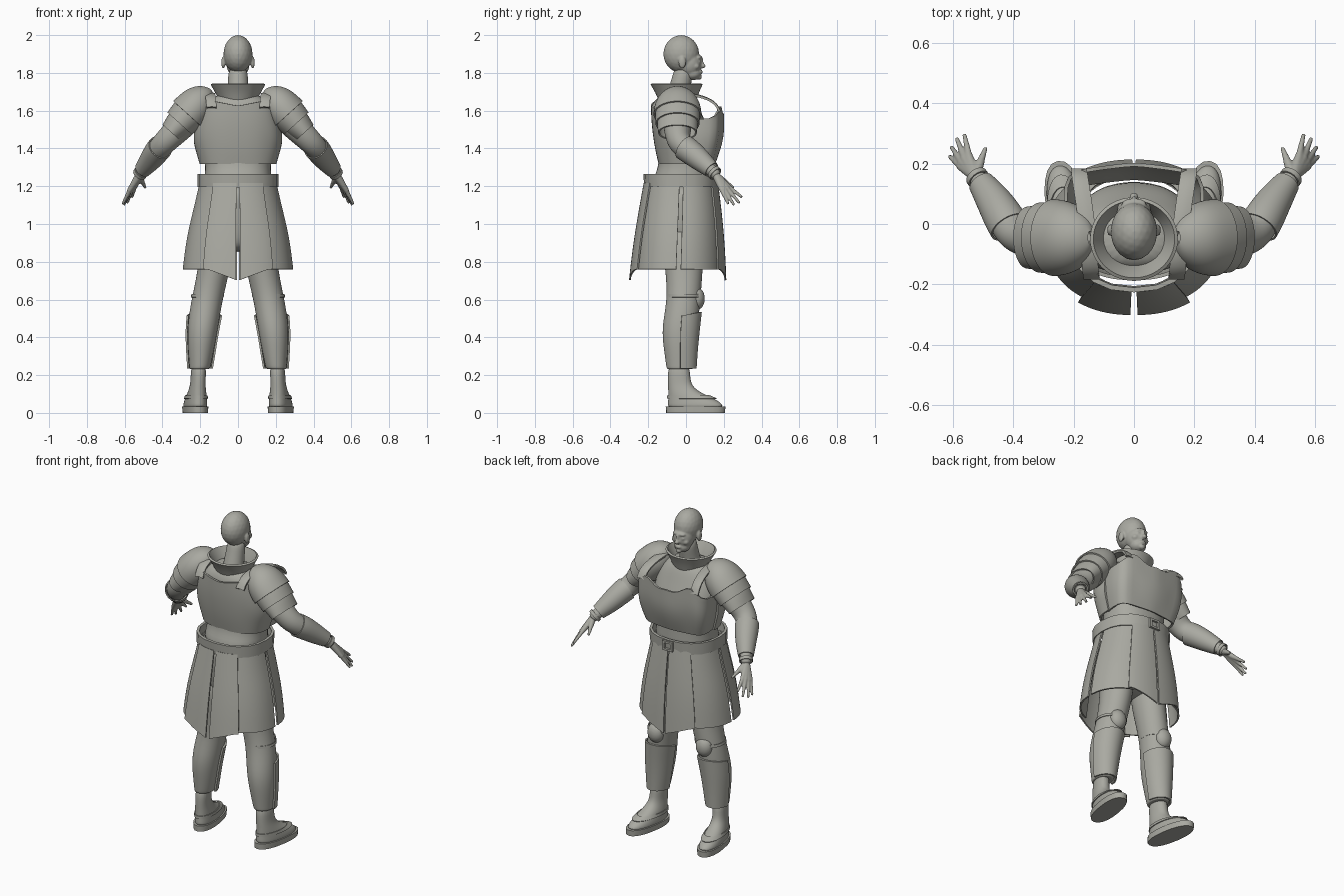
import bpy, bmesh
from math import sin, cos, pi, radians
from mathutils import Vector, Matrix

cube = bpy.data.objects.get("Cube")
if cube:
    bpy.data.objects.remove(cube)

grey = bpy.data.materials.new("stone_grey")
grey.use_nodes = True
COLOUR = (0.40, 0.40, 0.36, 1)
grey.diffuse_color = COLOUR
grey.node_tree.nodes["Principled BSDF"].inputs["Base Color"].default_value = COLOUR


def finish(name, bm, mods=(), mirror=False):
    """Make an object, apply its modifiers and shade it smooth with sharp edges."""
    bmesh.ops.recalc_face_normals(bm, faces=bm.faces)
    mesh = bpy.data.meshes.new(name)
    bm.to_mesh(mesh)
    bm.free()
    mesh.materials.append(grey)
    ob = bpy.data.objects.new(name, mesh)
    bpy.context.collection.objects.link(ob)
    for kind, props in mods:
        m = ob.modifiers.new(kind.lower(), kind)
        for key, value in props.items():
            setattr(m, key, value)
    if mirror:
        m = ob.modifiers.new("mirror", 'MIRROR')
        m.use_mirror_merge = False
    bpy.ops.object.select_all(action='DESELECT')
    ob.select_set(True)
    bpy.context.view_layer.objects.active = ob
    bpy.ops.object.convert(target='MESH')
    bpy.ops.object.shade_smooth_by_angle(angle=radians(40))
    return ob


def skin(name, rings, closed=True, caps=True, sub=2, thick=0, mirror=False, turn=None):
    """Bridge a list of equal point rings into a surface."""
    bm = bmesh.new()
    vs = [[bm.verts.new(p) for p in ring] for ring in rings]
    n = len(vs[0])
    for a, b in zip(vs, vs[1:]):
        for i in range(n if closed else n - 1):
            j = (i + 1) % n
            bm.faces.new((a[i], a[j], b[j], b[i]))
    if closed and caps:
        bm.faces.new(vs[0])
        bm.faces.new(vs[-1])
    if turn:
        bmesh.ops.transform(bm, matrix=turn, verts=bm.verts)
    mods = []
    if sub:
        mods.append(('SUBSURF', dict(levels=sub, boundary_smooth='PRESERVE_CORNERS')))
    if thick:
        mods.append(('SOLIDIFY', dict(thickness=thick, offset=0)))
    return finish(name, bm, mods, mirror)


def power(v, n):
    return (1 if v >= 0 else -1) * abs(v) ** (2 / n)


def oval(z, cx, cy, rx, ry, a0=0, a1=360, seg=20, n=2):
    """Points of a horizontal oval or arc; zero degrees is +x."""
    count = seg if a1 - a0 == 360 else seg + 1
    angles = [radians(a0 + (a1 - a0) * i / seg) for i in range(count)]
    return [Vector((cx + rx * power(cos(a), n), cy + ry * power(sin(a), n), z)) for a in angles]


def loft(name, rows, n=2, **kw):
    return skin(name, [oval(*r, n=n) for r in rows], **kw)


def tube(name, pts, squash=1, **kw):
    """Round limb through points (x, y, z, radius)."""
    rings = []
    for i, p in enumerate(pts):
        d = Vector(pts[min(i + 1, len(pts) - 1)][:3]) - Vector(pts[max(i - 1, 0)][:3])
        side = d.cross(Vector((0, 1, 0.3))).normalized()
        up = d.normalized().cross(side)
        ring = [2 * pi * k / 16 for k in range(16)]
        rings.append([Vector(p[:3]) + p[3] * (side * cos(a) + up * squash * sin(a)) for a in ring])
    return skin(name, rings, **kw)


def blob(name, balls, voxel, mirror=False):
    """Fuse ellipsoids (centre, radii) into one smooth form."""
    bm = bmesh.new()
    for c, r in balls:
        m = Matrix.Translation(c) @ Matrix.Diagonal((*r, 1))
        bmesh.ops.create_icosphere(bm, subdivisions=3, radius=1, matrix=m)
    return finish(name, bm, [('REMESH', dict(mode='VOXEL', voxel_size=voxel)),
                             ('SMOOTH', dict(factor=0.5, iterations=4))], mirror)


# Head and neck
balls = [((0, -.025, 1.9), (.077, .095, .1)), ((0, .02, 1.85), (.062, .063, .075)),
         ((0, .035, 1.797), (.046, .046, .036)), ((0, .087, 1.837), (.015, .018, .013)),
         ((0, .079, 1.858), (.009, .014, .03)), ((0, .067, 1.882), (.042, .018, .012)),
         ((0, .075, 1.805), (.022, .014, .012)), ((0, .07, 1.778), (.018, .015, .014))]
for s in (-1, 1):
    balls += [((s * .078, -.02, 1.855), (.011, .02, .032)), ((s * .026, .066, 1.859), (.014, .013, .009)),
              ((s * .036, .052, 1.835), (.02, .02, .018))]
blob("head", balls, .005)
tube("neck", [(0, -.05, 1.62, .07), (0, -.04, 1.7, .057), (0, -.02, 1.77, .054), (0, -.01, 1.83, .05)])

# Flared collar
loft("collar", [(1.655, 0, -.045, .095, .095), (1.70, 0, -.047, .118, .112),
                (1.742, 0, -.05, .142, .135)], caps=False, thick=.012)

# Torso under the armour
loft("torso", [(1.18, 0, -.025, .19, .17), (1.27, 0, -.01, .175, .15), (1.34, 0, 0, .175, .14),
               (1.46, 0, -.01, .205, .15), (1.57, 0, -.04, .205, .13), (1.65, 0, -.05, .17, .11),
               (1.70, 0, -.045, .08, .07)], n=2.3)

# Breastplate: two planes meeting at a central ridge, boxed sides, scooped neckline
plan = [(-.215, -.01, 1.555), (-.23, .08, 1.555), (-.222, .165, 1.56), (-.155, .178, 1.645), (-.10, .186, 1.60),
        (-.05, .192, 1.575), (0, .198, 1.59)]
plan += [(-x, y, z) for x, y, z in reversed(plan[:-1])]
rings = []
for k in range(7):
    t = k / 6
    swell = .86 + .14 * sin(min(t * 1.35, 1) * pi / 2)
    rings.append([Vector((x * swell, y * (.77 + .23 * sin(min(t * 1.4, 1) * pi / 2)),
                          1.325 + (top - 1.325) * t)) for x, y, top in plan])
skin("breastplate", rings, closed=False, sub=1, thick=.012)

# Backplate: curved shell with raised shoulder corners
rings = []
for t, rx, ry in [(0, .198, .14), (.25, .215, .158), (.5, .23, .17), (.75, .228, .178), (1, .212, .18)]:
    ring = oval(0, 0, 0, rx, ry, 176, 364, 24, 2.5)
    for p in ring:
        x = abs(p.x)
        top = 1.625 + .03 * min(x / .15, 1) - .1 * max(0, (x - .15) / .07)
        p.z = 1.32 + (top - 1.32) * t
    rings.append(ring)
skin("backplate", rings, closed=False, thick=.012)

# Shoulder straps
path = [(.14, -.178, 1.62), (.145, -.15, 1.675), (.15, -.05, 1.7), (.165, .07, 1.685),
        (.18, .155, 1.65), (.182, .178, 1.60)]
skin("shoulder_straps", [[Vector((x + w, y, z - abs(w) * .2)) for w in (-.026, 0, .026)] for x, y, z in path],
     closed=False, thick=.012, mirror=True)

# Layered pauldrons set along the upper arm
along, out = Vector((.67, 0, -.74)), Vector((.74, 0, .67))


def lame(name, rows):
    rings = []
    for s, r, ry in rows:
        c = Vector((.22, -.045, 1.60)) + along * s + out * .02
        rings.append([c + out * r * cos(a) + Vector((0, ry * sin(a), 0))
                      for a in (2 * pi * k / 20 for k in range(20))])
    skin(name, rings, caps=False, thick=.008, mirror=True)


lame("pauldron_caps", [(-.13, .008, .02), (-.115, .05, .06), (-.06, .09, .105), (0, .1, .122), (.045, .103, .125)])
lame("pauldron_middle_lames", [(.01, .092, .113), (.05, .093, .116), (.11, .085, .114)])
lame("pauldron_lower_lames", [(.08, .076, .104), (.12, .073, .105), (.175, .06, .1)])

# Arms, bracers and wrist cuffs
tube("upper_arms", [(.2, -.05, 1.63, .08), (.27, -.045, 1.55, .08), (.345, -.045, 1.475, .07),
                    (.395, -.035, 1.425, .063), (.43, .02, 1.385, .06), (.47, .08, 1.335, .05)], mirror=True)
tube("bracers", [(.412, -.01, 1.405, .066), (.43, .02, 1.385, .066), (.465, .08, 1.335, .057),
                 (.505, .135, 1.287, .042)], caps=False, thick=.006, mirror=True)
tube("wrists", [(.46, .07, 1.34, .04), (.51, .143, 1.277, .031), (.53, .17, 1.25, .029)], mirror=True)
tube("wrist_cuffs", [(.512, .145, 1.276, .036), (.521, .157, 1.264, .036)],
     sub=0, caps=False, thick=.005, mirror=True)

# Hands: palm and five fingers
balls = []


def digit(a, b, r0, r1, steps=9):
    a, b = Vector(a), Vector(b)
    for k in range(steps):
        t = k / (steps - 1)
        r = r0 + (r1 - r0) * t
        balls.append((a.lerp(b, t), (r, r, r)))


wrist = (.525, .16, 1.255)
for knuckle, tip in [((.545, .222, 1.2), (.56, .292, 1.145)), ((.56, .218, 1.188), (.585, .28, 1.115)),
                     ((.57, .205, 1.18), (.602, .252, 1.105)), ((.573, .19, 1.18), (.608, .222, 1.11))]:
    digit(wrist, knuckle, .021, .014)
    digit(knuckle, tip, .0125, .008)
digit(wrist, (.508, .205, 1.225), .02, .014)
digit((.508, .205, 1.225), (.492, .248, 1.195), .013, .008)
blob("hands", balls, .0045, mirror=True)

# Belt with buckle
loft("belt", [(1.195, 0, -.025, .207, .188), (1.265, 0, -.025, .207, .193)], n=2.3, sub=0, caps=False, thick=.016)
frame = [[Vector((x * w, .172 + d, 1.23 + z * w)) for x, z in ((-1, -.85), (1, -.85), (1, .85), (-1, .85))]
         for w, d in ((.02, 0), (.02, .014), (.034, .014), (.034, 0))]
skin("belt_buckle", frame + frame[:1], caps=False, sub=0)


# Skirt panels hanging from the belt
def panel(name, a0, a1, grow, point=0):
    rings = []
    for t, rx, ry, cy in [(0, .2, .183, -.025), (.25, .225, .2, -.028), (.5, .254, .215, -.032),
                          (.75, .275, .226, -.036), (1, .288, .233, -.04)]:
        ring = oval(0, 0, cy, rx + grow, ry + grow * (1 + t), a0, a1, 8, 2.25)
        for p in ring:
            p.z = 1.215 - t * (.455 + point * max(0, 1 - abs(p.x) / .16))
        rings.append(ring)
    skin(name, rings, closed=False, thick=.009, mirror=True)


panel("back_skirt_panels", -88.5, -55, .012, .06)
panel("rear_side_skirt_panels", -63, -2, 0)
panel("front_side_skirt_panels", 2, 63, 0)
panel("front_skirt_panels", 55, 89.3, .008, .06)

# Hips and trouser legs
loft("hips", [(.85, 0, -.02, .12, .1), (.95, 0, -.02, .18, .13), (1.1, 0, -.02, .18, .15), (1.22, 0, -.02, .18, .16)])
loft("trouser_legs", [(1.0, .10, -.02, .095, .12), (.76, .125, -.01, .085, .1), (.6, .165, -.01, .083, .088),
                      (.45, .188, -.035, .083, .097), (.33, .196, -.035, .069, .082), (.245, .201, -.03, .057, .075),
                      (.23, .204, -.032, .054, .07), (.235, .206, -.035, .03, .04)], mirror=True)

# Knee pads with straps
blob("knee_pads", [((.165, .055, .605), (.052, .045, .062))], .006, mirror=True)
loft("knee_straps", [(.612, .163, -.009, .086, .091), (.628, .16, -.009, .086, .092)],
     sub=1, caps=False, thick=.004, mirror=True)

# Shin guards
rings = []
for z, cx, cy, rx, ry in [(.235, .201, -.03, .063, .082), (.33, .196, -.03, .074, .088), (.43, .19, -.03, .084, .098),
                          (.515, .178, -.022, .089, .102)]:
    rings.append(oval(z, cx, cy, rx, ry, 0, 180, 12))
for p in rings[-1]:
    p.z += .02 * max(0, (p.y + .02) / .1)
skin("shin_guards", rings, closed=False, thick=.01, mirror=True)

# Shoes and soles, toes turned outward
pivot = Vector((.21, -.04, 0))
turn = Matrix.Translation(pivot) @ Matrix.Rotation(radians(-9), 4, 'Z') @ Matrix.Translation(-pivot)
loft("shoes", [(.02, .212, .052, .058, .148), (.045, .212, .052, .06, .15), (.075, .212, .03, .055, .125),
               (.10, .212, .0, .05, .095), (.13, .212, -.025, .043, .07), (.17, .211, -.038, .038, .059),
               (.27, .207, -.037, .042, .06)], n=2.2, mirror=True, turn=turn)
loft("shoe_soles", [(0, .212, .052, .062, .158), (.035, .212, .052, .064, .16)],
     n=2.3, sub=0, mirror=True, turn=turn)
loft("shoe_bands", [(.075, .212, .033, .06, .134), (.092, .212, .013, .056, .113)],
     sub=1, caps=False, thick=.005, mirror=True, turn=turn)
